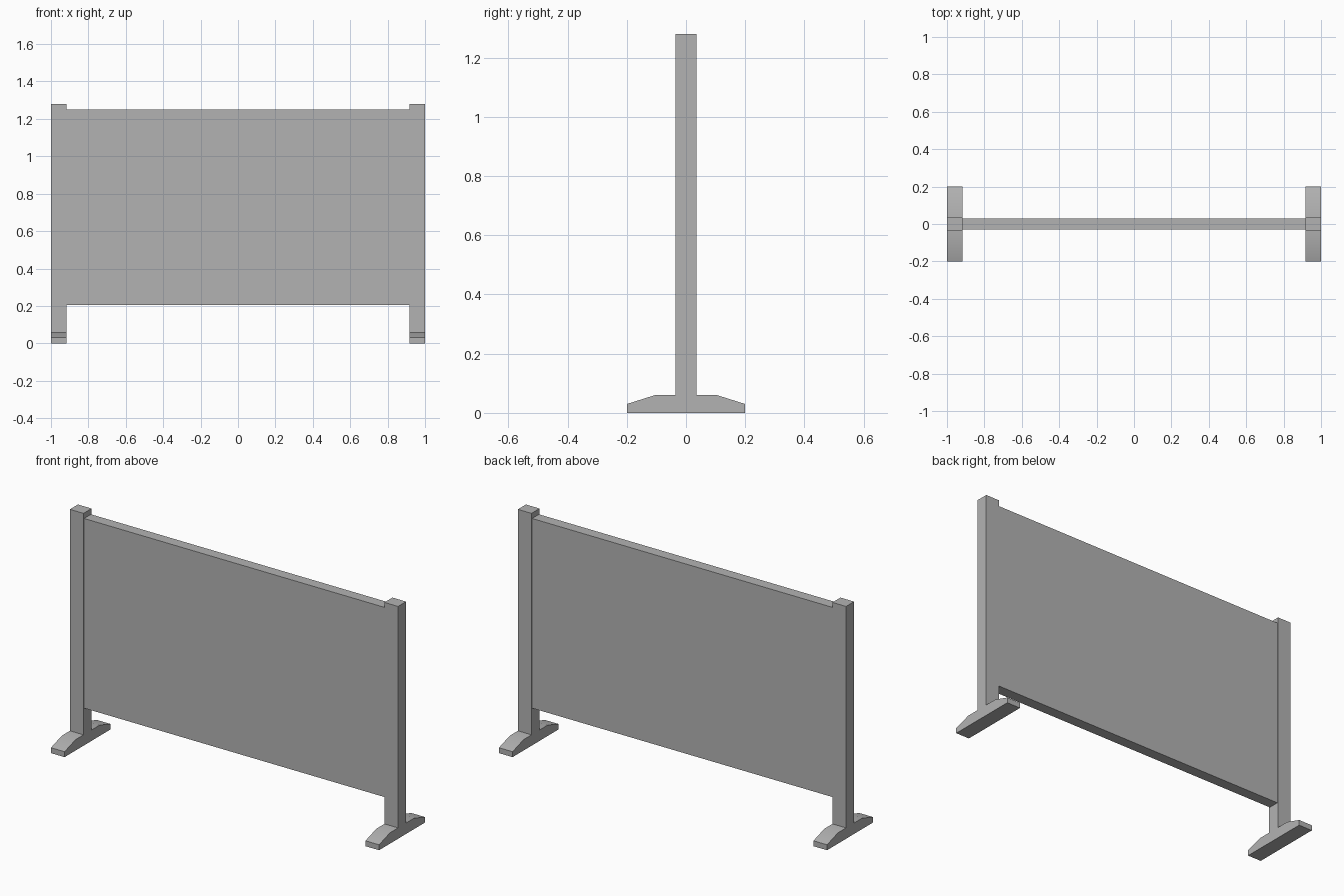
import bpy

cube = bpy.data.objects.get("Cube")
if cube:
    bpy.data.objects.remove(cube, do_unlink=True)

# Single plain grey
grey = bpy.data.materials.new("plain_grey")
grey.use_nodes = True
colour = (0.45, 0.45, 0.45, 1)
grey.diffuse_color = colour
grey.node_tree.nodes["Principled BSDF"].inputs["Base Color"].default_value = colour

POST_INNER, POST_OUTER = 0.917, 1.0
POST_HALF, PANEL_HALF = 0.035, 0.03
FOOT_TOP = 0.06


def extrude_profile(name, profile, x0, x1):
    """Extrude a counter-clockwise (y, z) outline along x."""
    n = len(profile)
    verts = [(x, y, z) for x in (x0, x1) for y, z in profile]
    faces = [tuple(reversed(range(n))), tuple(range(n, 2 * n))]
    faces += [(i, (i + 1) % n, (i + 1) % n + n, i + n) for i in range(n)]
    mesh = bpy.data.meshes.new(name)
    mesh.from_pydata(verts, [], faces)
    mesh.materials.append(grey)
    obj = bpy.data.objects.new(name, mesh)
    bpy.context.collection.objects.link(obj)
    return obj


def rectangle(half, z0, z1):
    return [(-half, z0), (half, z0), (half, z1), (-half, z1)]


# Screen panel
extrude_profile("panel", rectangle(PANEL_HALF, 0.205, 1.25), -POST_INNER, POST_INNER)

# Posts and sloped feet on both sides
foot_half = [(0.2, 0), (0.2, 0.03), (0.105, FOOT_TOP)]
foot_profile = foot_half + [(-y, z) for y, z in reversed(foot_half)]
for side, sign in (("left", 1), ("right", -1)):
    x0, x1 = sorted((sign * POST_INNER, sign * POST_OUTER))
    extrude_profile(side + "_post", rectangle(POST_HALF, FOOT_TOP, 1.28), x0, x1)
    foot = extrude_profile(side + "_foot", foot_profile, x0, x1)
    bpy.ops.object.select_all(action="DESELECT")
    foot.select_set(True)
    bpy.context.view_layer.objects.active = foot
    bpy.ops.object.shade_smooth_by_angle()
